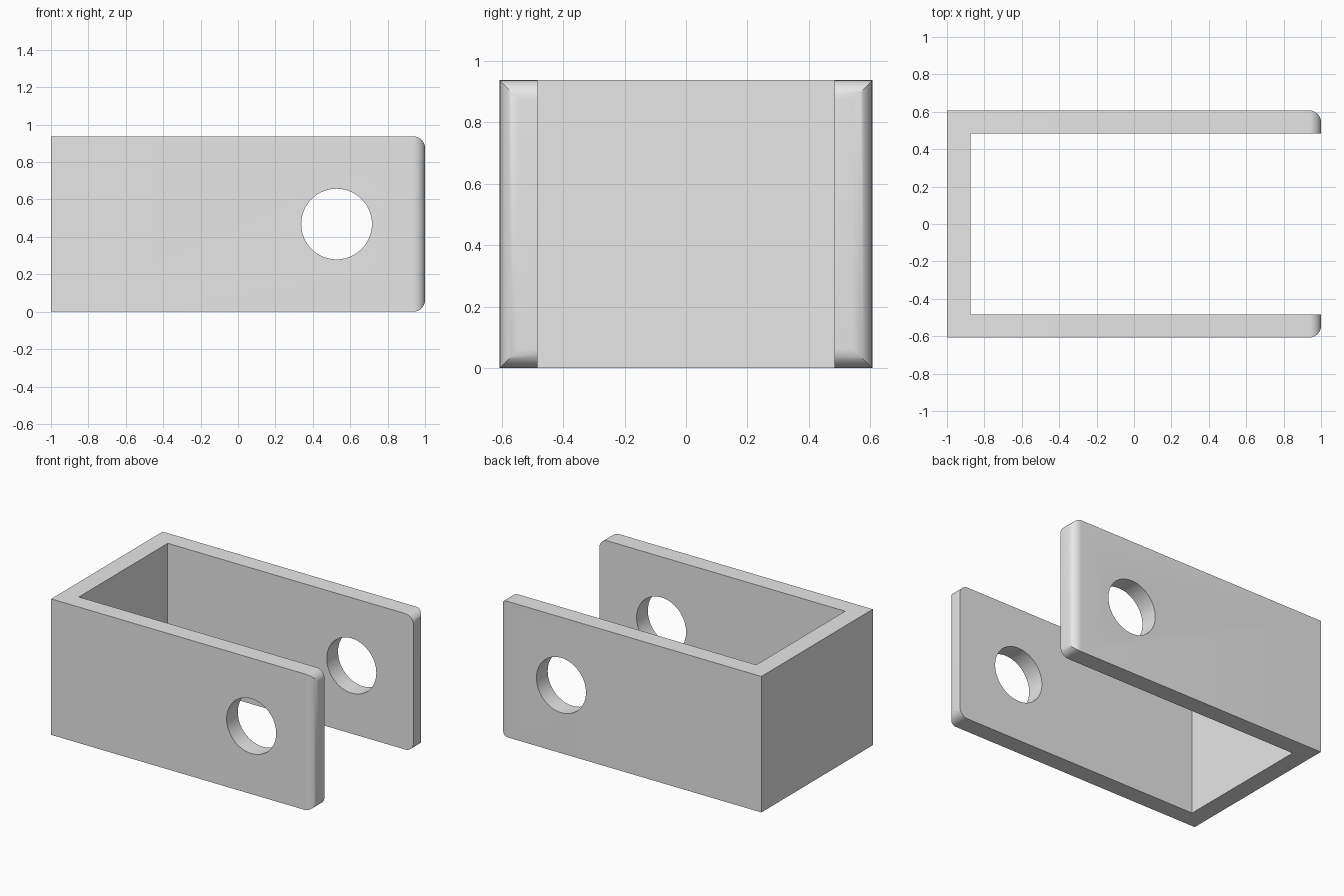
import bpy
import bmesh
from math import radians
from mathutils import Matrix, Vector

cube = bpy.data.objects.get("Cube")
if cube:
    bpy.data.objects.remove(cube, do_unlink=True)

HEIGHT = 0.9375
OUTER, INNER = 0.607, 0.484
WALL_X = -0.875
ROUND = 0.0625
HOLE_X, HOLE_R = 0.527, 0.189

grey = bpy.data.materials.new("light_grey")
grey.use_nodes = True
grey.diffuse_color = (0.8, 0.8, 0.8, 1)
grey.node_tree.nodes["Principled BSDF"].inputs["Base Color"].default_value = (0.8, 0.8, 0.8, 1)


def add_object(name, bm):
    mesh = bpy.data.meshes.new(name)
    bmesh.ops.recalc_face_normals(bm, faces=bm.faces)
    bm.to_mesh(mesh)
    bm.free()
    mesh.materials.append(grey)
    obj = bpy.data.objects.new(name, mesh)
    bpy.context.collection.objects.link(obj)
    return obj


# U-shaped bracket: plan outline extruded upwards
profile = [(-1, -OUTER), (1, -OUTER), (1, -INNER), (WALL_X, -INNER),
           (WALL_X, INNER), (1, INNER), (1, OUTER), (-1, OUTER)]
bm = bmesh.new()
base = bm.faces.new([bm.verts.new((x, y, 0)) for x, y in profile])
top = bmesh.ops.extrude_face_region(bm, geom=[base])["geom"]
bmesh.ops.translate(bm, vec=Vector((0, 0, HEIGHT)),
                    verts=[v for v in top if isinstance(v, bmesh.types.BMVert)])
bmesh.ops.recalc_face_normals(bm, faces=bm.faces)


# Rounded arm ends: top, bottom and outer edges, inner edge left square
def is_rounded(edge):
    at_end = all(v.co.x > 0.99 for v in edge.verts)
    inner = all(abs(v.co.y) < INNER + 0.01 for v in edge.verts)
    return at_end and not inner


bmesh.ops.bevel(bm, geom=[e for e in bm.edges if is_rounded(e)], offset=ROUND,
                offset_type='OFFSET', segments=8, profile=0.5, affect='EDGES')
bracket = add_object("bracket", bm)

# Round hole through both arms
bm = bmesh.new()
place = Matrix.Translation((HOLE_X, 0, HEIGHT / 2)) @ Matrix.Rotation(radians(90), 4, 'X')
bmesh.ops.create_cone(bm, cap_ends=True, segments=64, radius1=HOLE_R, radius2=HOLE_R,
                      depth=2, matrix=place)
cutter = add_object("hole_cutter", bm)
cutter.hide_render = True

bpy.ops.object.select_all(action='DESELECT')
bpy.context.view_layer.objects.active = bracket
bracket.select_set(True)
cut = bracket.modifiers.new("pin_hole", 'BOOLEAN')
cut.operation = 'DIFFERENCE'
cut.solver = 'EXACT'
cut.object = cutter
bpy.ops.object.modifier_apply(modifier=cut.name)
bpy.data.objects.remove(cutter, do_unlink=True)

bpy.ops.object.shade_smooth_by_angle(angle=radians(30))
